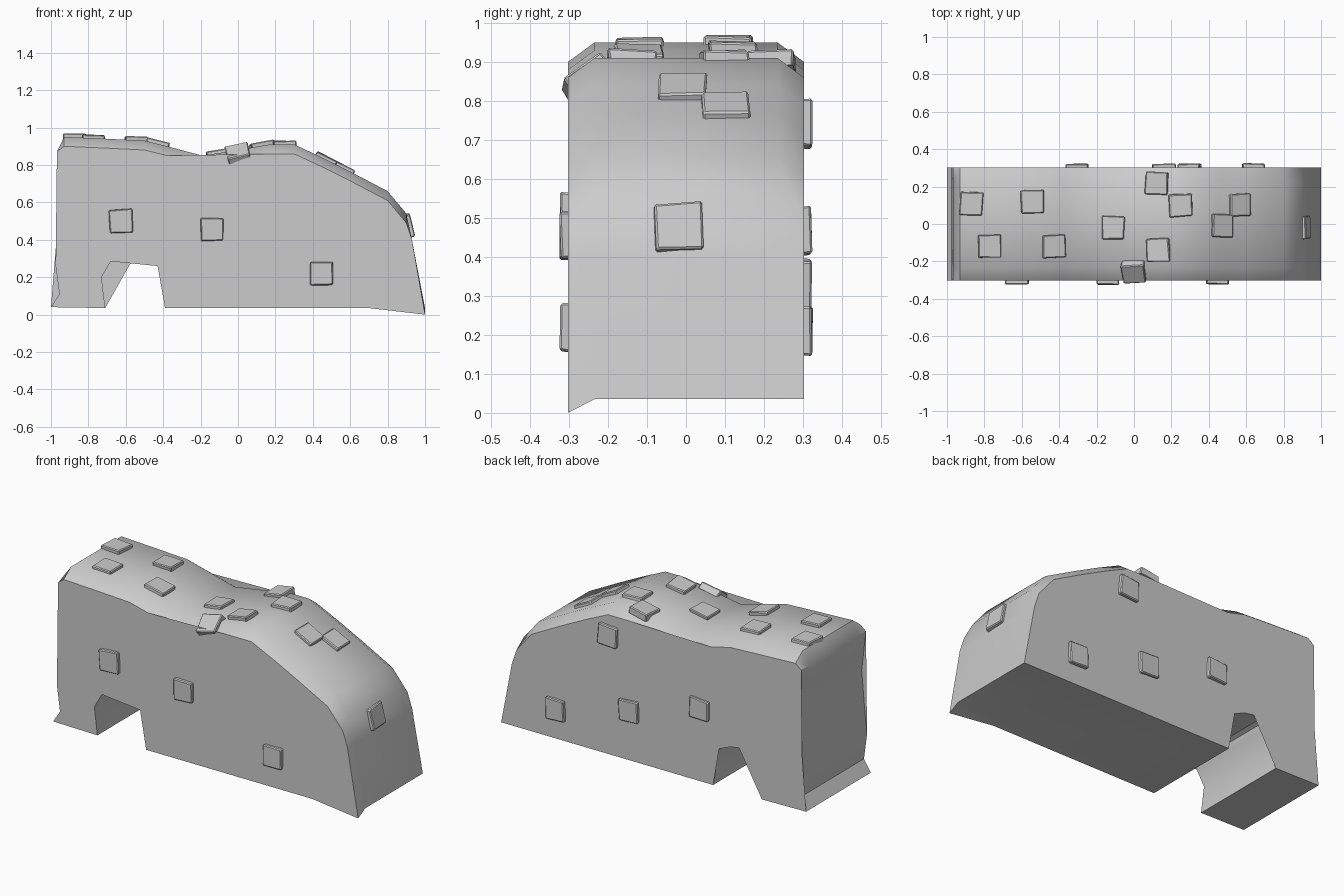
import bpy, bmesh, random
from mathutils import Vector, Matrix
from mathutils.bvhtree import BVHTree

if "Cube" in bpy.data.objects:
    bpy.data.objects.remove(bpy.data.objects["Cube"])

random.seed(4)

# Wall outline (x, z, shoulder drop on the outer faces)
left = [(-1, .04), (-.955, .11), (-.975, .26), (-.96, .4), (-.94, .63), (-.955, .76), (-.968, .87)]
top = [(-.93, .95), (-.7, .94), (-.5, .93), (-.38, .9), (-.19, .85), (0, .88), (.17, .91),
       (.3, .91), (.45, .84), (.6, .765), (.8, .66), (.9, .54)]
right = [(.93, .4), (1, .035), (.7, .035)]
arch = [(-.39, .035), (-.39, .21), (-.43, .26), (-.5, .29), (-.56, .3), (-.645, .33),
        (-.67, .32), (-.68, .285), (-.73, .2), (-.71, .035)]
outline = ([(x, z, 0) for x, z in left] + [(x, z, .05) for x, z in top]
           + [(x, z, 0) for x, z in right + arch])

# Broken wall: four slices of the outline across the thickness
bm = bmesh.new()
rings = []
for y, outer in ((-.303, 1), (-.235, 0), (.235, 0), (.303, 1)):
    rings.append([bm.verts.new((x, y, z - d * outer)) for x, z, d in outline])
rings[0][len(left) + len(top) + 1].co.z = 0      # sunken front corner
n = len(outline)
for a, b in zip(rings, rings[1:]):
    for i in range(n):
        j = (i + 1) % n
        bm.faces.new((a[i], a[j], b[j], b[i]))
bm.faces.new(rings[0])
bm.faces.new(rings[-1][::-1])
bmesh.ops.triangulate(bm, faces=[f for f in bm.faces if len(f.verts) > 4])
bmesh.ops.recalc_face_normals(bm, faces=bm.faces)
tree = BVHTree.FromBMesh(bm)


def add_object(name, bm):
    mesh = bpy.data.meshes.new(name)
    bm.to_mesh(mesh)
    bm.free()
    ob = bpy.data.objects.new(name, mesh)
    bpy.context.collection.objects.link(ob)
    return ob


wall = add_object("broken_wall", bm)
bpy.context.view_layer.objects.active = wall
wall.select_set(True)
bpy.ops.object.shade_smooth_by_angle(angle=.7)


def stone(name, origin, direction):
    """Thin brick with chipped edges, laid on the wall where the ray lands."""
    hit, normal, _, _ = tree.ray_cast(Vector(origin), Vector(direction))
    if normal.dot(Vector(direction)) > 0:
        normal = -normal
    side = Vector((0, 1, 0)) if abs(normal.y) < .8 else Vector((0, 0, 1))
    v = (side - normal * side.dot(normal)).normalized()
    u = v.cross(normal)
    frame = Matrix((u, v, normal)).transposed().to_4x4()
    spin = Matrix.Rotation(random.uniform(-.06, .06), 4, 'Z')
    b = bmesh.new()
    bmesh.ops.create_cube(b, size=1, matrix=Matrix.Diagonal((.122, .122, .04, 1)))
    for vert in b.verts:
        vert.co.x += random.uniform(-.004, .004)
        vert.co.y += random.uniform(-.004, .004)
        if vert.co.z > 0:
            vert.co.z += random.uniform(-.004, .003)
    bmesh.ops.bevel(b, geom=[e for e in b.edges if max(v.co.z for v in e.verts) > 0],
                    offset=.005, segments=1, affect='EDGES')
    b.transform(Matrix.Translation(hit) @ frame @ spin)
    add_object(name, b)


# Bricks showing on the top, faces and right end
for x, y in ((-.87, .11), (-.545, .12), (-.77, -.12), (-.43, -.12), (-.11, -.02), (.12, .22),
             (.25, .1), (.13, -.14), (0, -.258), (.47, -.01), (.565, .1)):
    stone("top_brick", (x, y, 2), (0, 0, -1))
for x, z in ((-.625, .5), (-.14, .455), (.445, .22)):
    stone("front_brick", (x, -1, z), (0, 1, 0))
for x, z in ((.64, .21), (.16, .33), (-.305, .465), (.295, .74)):
    stone("back_brick", (x, 1, z), (0, -1, 0))
stone("end_brick", (2, -.02, .475), (-1, 0, 0))
